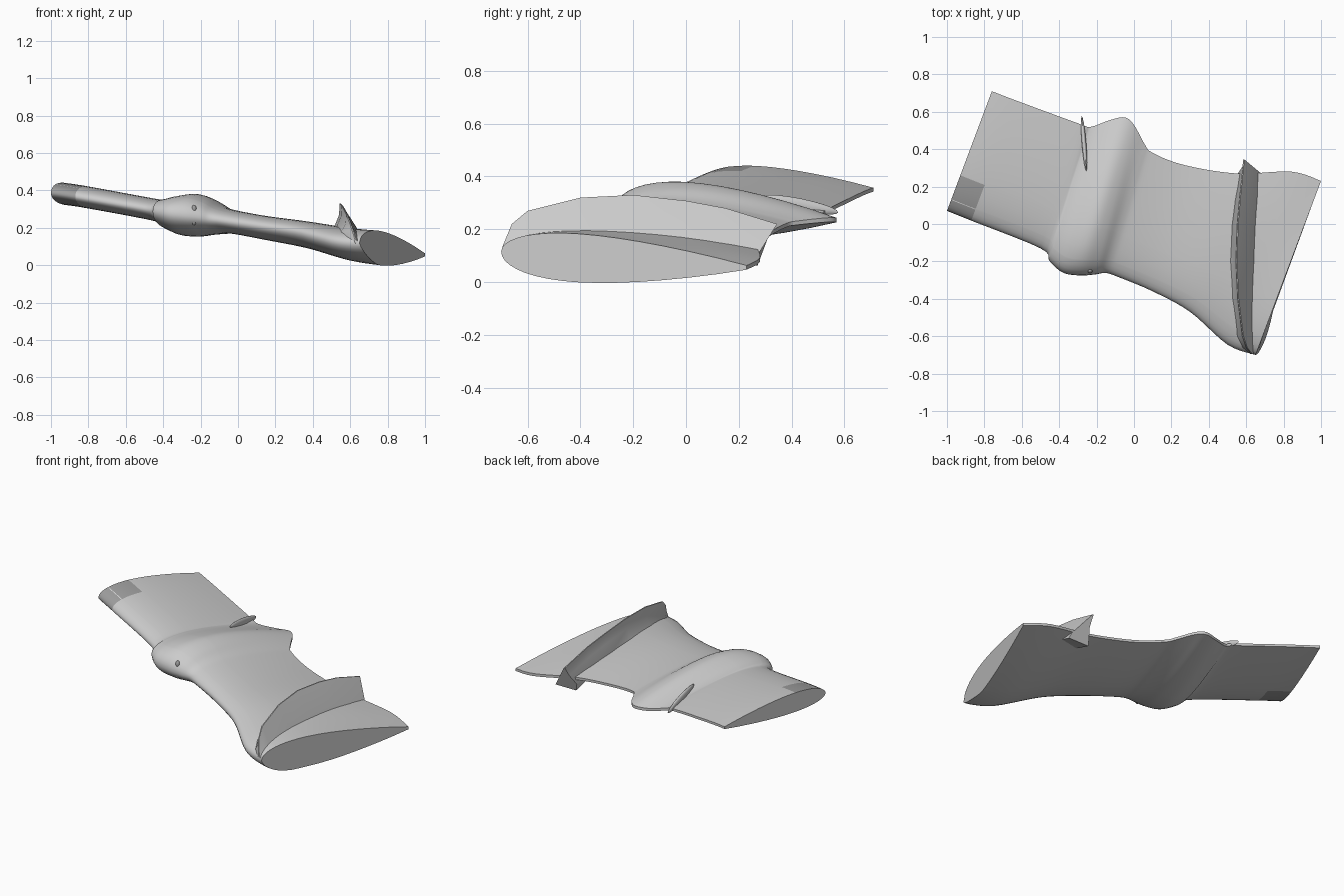
import bpy
import bmesh
from math import sqrt
from mathutils import Vector

cube = bpy.data.objects.get("Cube")
if cube:
    bpy.data.objects.remove(cube, do_unlink=True)


def make_material(name, value):
    mat = bpy.data.materials.new(name)
    mat.use_nodes = True
    colour = (value, value, value, 1)
    mat.diffuse_color = colour
    mat.node_tree.nodes["Principled BSDF"].inputs["Base Color"].default_value = colour
    return mat


SKIN = make_material("light grey skin", 0.6)
LENS = make_material("mid grey lens", 0.34)
TRIM = make_material("white trim", 0.8)


def finish(name, bm, materials, angle=0.6):
    bmesh.ops.recalc_face_normals(bm, faces=bm.faces)
    mesh = bpy.data.meshes.new(name)
    bm.to_mesh(mesh)
    bm.free()
    obj = bpy.data.objects.new(name, mesh)
    bpy.context.collection.objects.link(obj)
    for mat in materials:
        mesh.materials.append(mat)
    bpy.ops.object.select_all(action="DESELECT")
    obj.select_set(True)
    bpy.context.view_layer.objects.active = obj
    bpy.ops.object.shade_smooth_by_angle(angle=angle)
    return obj


def loft(rings, rule=None):
    """Skin closed rings in order and cap both ends."""
    bm = bmesh.new()
    rows = [[bm.verts.new(p) for p in ring] for ring in rings]
    count = len(rows[0])
    for r in range(len(rows) - 1):
        for i in range(count):
            j = (i + 1) % count
            face = bm.faces.new((rows[r][i], rows[r][j], rows[r + 1][j], rows[r + 1][i]))
            if rule:
                face.material_index = rule(r, i)
    bm.faces.new(rows[0])
    bm.faces.new(rows[-1])
    return bm


def smooth_path(rows, steps):
    """Catmull-Rom interpolation through rows of numbers."""
    out = []
    for k in range(len(rows) - 1):
        a, b, c, d = (rows[max(0, min(len(rows) - 1, k + o))] for o in (-1, 0, 1, 2))
        for s in range(steps):
            t = s / steps
            out.append([q + t * (r - p) / 2 + t * t * (p - 2.5 * q + 2 * r - w / 2)
                        + t ** 3 * (w - p + 3 * (q - r)) / 2
                        for p, q, r, w in zip(a, b, c, d)])
    out.append(list(rows[-1]))
    return out


# Wing stations: leading edge, trailing edge, upper and lower bulge
STATIONS = [
    (-1, .07, .385, -.76, .71, .35, .064, .05),
    (-.87, .018, .365, -.63, .66, .33, .064, .05),
    (-.5, -.13, .3, -.29, .535, .268, .062, .055),
    (-.45, -.2, .285, -.23, .52, .25, .075, .075),
    (-.38, -.26, .275, -.13, .555, .235, .105, .1),
    (-.29, -.275, .265, -.05, .57, .235, .122, .1),
    (-.21, -.27, .255, 0, .53, .235, .105, .085),
    (-.15, -.262, .245, .055, .43, .225, .075, .07),
    (-.08, -.285, .235, .1, .38, .215, .065, .06),
    (.1, -.36, .21, .27, .315, .18, .06, .065),
    (.3, -.47, .18, .55, .27, .135, .065, .075),
    (.5, -.645, .13, .84, .28, .085, .08, .09),
    (.65, -.7, .115, 1, .23, .055, .085, .095),
]
STEPS = 5
LENS_END, LINE_A, LINE_B = .297, .092, .1
CHORD = sorted([(i / 16) ** 2 for i in range(17)] + [LENS_END, LINE_A, LINE_B])


def thickness(t):
    return 10 * (.2969 * sqrt(t) - .126 * t - .3516 * t ** 2 + .2843 * t ** 3 - .1015 * t ** 4)


def section(row, last=False):
    lead, trail, up, down = Vector(row[:3]), Vector(row[3:6]), row[6], row[7]
    top, low = [], []
    for t in CHORD:
        p = lead.lerp(trail, t)
        f = thickness(t)
        top.append(p + Vector((0, 0, up * f + .006 * t)))
        # The lower front of the outer end swells past the cap
        swell = .1 * sqrt(t) * max(0, .28 - t) / .28 if last else 0
        low.append(p + Vector((swell, 0, -down * f - .006 * t)))
    return top[::-1] + low[1:]


def wing_colour(r, i):
    n = len(CHORD)
    on_top = i < n - 1
    k = n - 2 - i if on_top else i - n + 1
    if r >= STEPS or k >= n - 1 or CHORD[k] >= LENS_END - .001:
        return 0
    return 2 if on_top and abs(CHORD[k] - LINE_A) < .001 else 1


rows = smooth_path(STATIONS, STEPS)
rings = [section(row, row is rows[-1]) for row in rows]
finish("wing_section", loft(rings, wing_colour), [SKIN, LENS, TRIM])

# Leaning end fence: top y, x, z then base y, x, z
FENCE = [
    (-.695, .632, .135, -.695, .645, .12),
    (-.66, .605, .22, -.66, .64, .15),
    (-.6, .585, .27, -.6, .635, .175),
    (-.4, .56, .32, -.4, .63, .2),
    (-.2, .55, .33, -.2, .632, .205),
    (0, .557, .308, -.01, .64, .185),
    (.15, .57, .28, .12, .655, .155),
    (.345, .59, .22, .27, .68, .1),
]
fence_rings = []
for ty, tx, tz, by, bx, bz in FENCE:
    reach = min(1, (tz - bz) / .1)
    mid = (tz + bz) / 2
    fence_rings.append([
        (bx + .02 * reach, by, bz - .04 * reach), (bx, by, bz), (tx, ty, tz),
        (tx - .006, ty, tz), (tx - .01, (ty + by) / 2, mid),
        (tx - .035 * reach, by, bz), (tx - .03 * reach, by, bz - .04 * reach)])
finish("end_fence", loft(fence_rings), [SKIN], .5)


def ellipsoid(name, centre, direction, size, mat):
    bm = bmesh.new()
    bmesh.ops.create_uvsphere(bm, u_segments=16, v_segments=10, radius=1)
    turn = Vector(direction).to_track_quat("Y", "Z")
    for v in bm.verts:
        v.co = Vector(centre) + turn @ Vector(c * s for c, s in zip(v.co, size))
    finish(name, bm, [mat])


# Slim fairing at the trailing edge beside the pod
ellipsoid("trailing_fairing", (-.267, .43, .293), (-.025, .3, -.06), (.012, .15, .024), SKIN)

# Small inlets on the nose of the pod
for label, z in (("upper", .3), ("lower", .235)):
    ellipsoid(label + "_inlet", (-.235, -.25, z), (.2, -1, 0), (.013, .014, .022), LENS)
